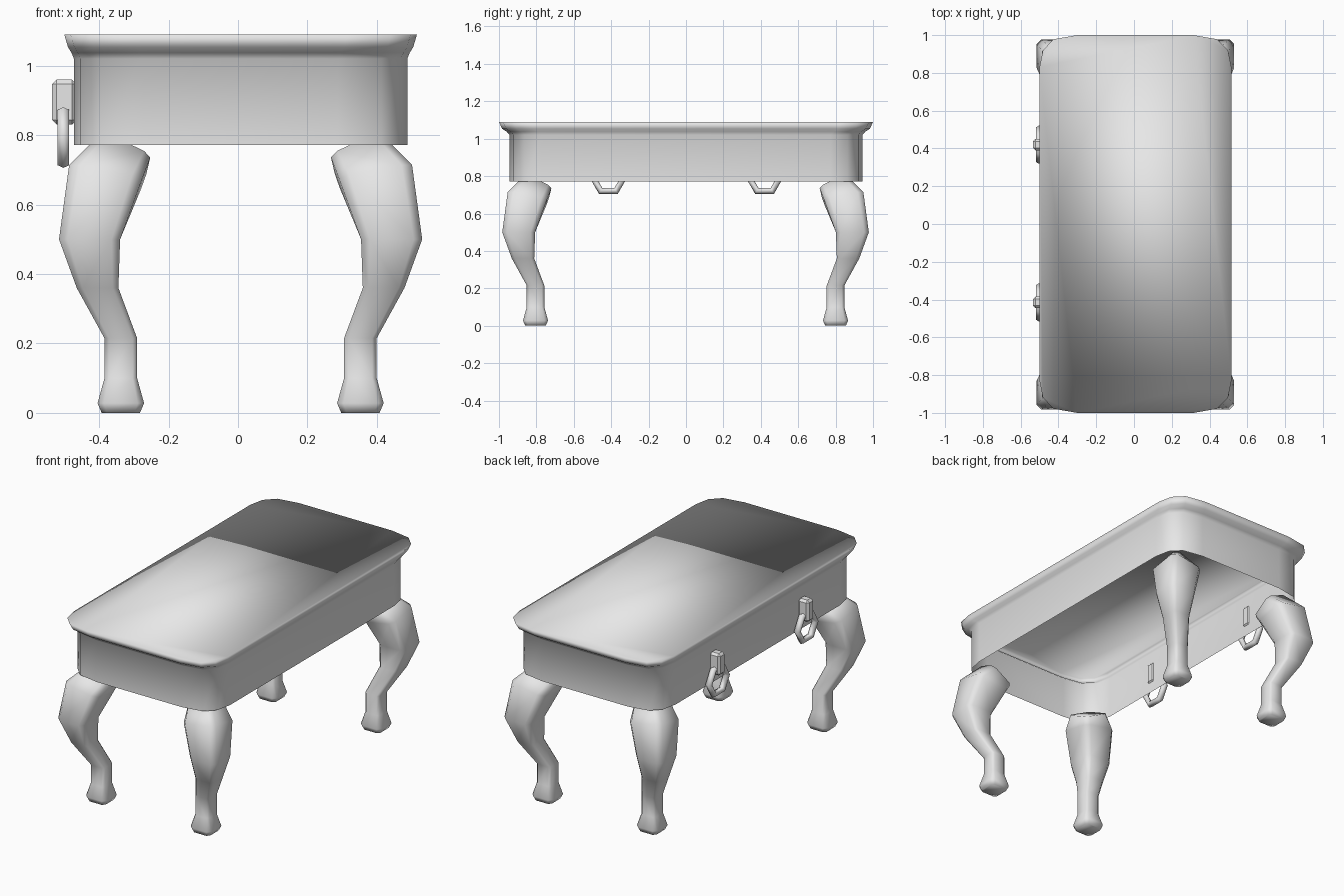
import bpy
import bmesh
import math
from mathutils import Matrix, Vector

default = bpy.data.objects.get("Cube")
if default:
    bpy.data.objects.remove(default, do_unlink=True)

grey = bpy.data.materials.new("plain grey")
grey.use_nodes = True
grey.diffuse_color = (0.8, 0.8, 0.8, 1)
grey.node_tree.nodes["Principled BSDF"].inputs["Base Color"].default_value = (0.8, 0.8, 0.8, 1)

MID = Vector((0.0075, -0.0025, 0))  # centre between the legs


def finish(bm, name, smooth=True):
    bmesh.ops.recalc_face_normals(bm, faces=bm.faces)
    for face in bm.faces:
        face.smooth = smooth
    mesh = bpy.data.meshes.new(name)
    bm.to_mesh(mesh)
    bm.free()
    mesh.materials.append(grey)
    obj = bpy.data.objects.new(name, mesh)
    bpy.context.collection.objects.link(obj)
    return obj


def loft(bm, rings, closed=True):
    """Skin a list of point rings; returns the vertex rings."""
    loops = [[bm.verts.new(p) for p in ring] for ring in rings]
    for a, b in zip(loops, loops[1:]):
        n = len(a)
        pairs = range(n)
        for i in pairs:
            j = (i + 1) % n
            bm.faces.new((a[i], a[j], b[j], b[i]))
    return loops


def mirrored_outline(quarter):
    """Turn a corner, listed from the side to the end, into a full loop."""
    back = quarter[::-1]
    return (quarter + [(-x, y) for x, y in back]
            + [(-x, -y) for x, y in quarter] + [(x, -y) for x, y in back])


# Tabletop: flared rim over an apron that is open underneath
CORNER = [(0, 0.17), (0.018, 0.08), (0.075, 0.022), (0.2, 0)]
LEVELS = [(0.772, 0.48, 0.943), (1.02, 0.48, 0.943), (1.037, 0.487, 0.958),
          (1.053, 0.497, 0.983), (1.09, 0.508, 1.0)]
bm = bmesh.new()
rings = []
for z, hx, hy in LEVELS:
    outline = mirrored_outline([(hx - dx, hy - dy) for dx, dy in CORNER])
    rings.append([Vector((x + MID.x, y, z)) for x, y in outline])
loops = loft(bm, rings)
bm.faces.new(loops[-1])
finish(bm, "tabletop")

# Curved legs: chamfered square sections (centre x, height, half width, tilt)
SECTIONS = [(0.345, 0.0, 0.055, 0), (0.345, 0.028, 0.067, 0), (0.345, 0.1, 0.047, 0),
            (0.345, 0.215, 0.047, 0), (0.412, 0.36, 0.06, 0), (0.435, 0.5, 0.088, 0),
            (0.39, 0.68, 0.107, 15), (0.338, 0.745, 0.08, 37)]
for sy, end in ((-1, "front"), (1, "back")):
    for sx, side in ((1, "left"), (-1, "right")):
        bm = bmesh.new()
        rings = []
        for cx, z, half, tilt in SECTIONS:
            turn = Matrix.Rotation(math.radians(tilt), 3, Vector((1, -1, 0)))
            ring = []
            for x, y in mirrored_outline([(half, half * 0.72), (half * 0.72, half)]):
                p = turn @ Vector((x, y, 0)) + Vector((cx, cx + 0.457, z))
                ring.append(Vector((p.x * sx, p.y * sy, p.z)) + MID)
            rings.append(ring)
        loops = loft(bm, rings)
        bm.faces.new(loops[0])
        bm.faces.new(loops[-1])
        finish(bm, end + "_" + side + "_leg")

# Hanging rings and their brackets on the right side
for y, end in ((-0.415, "front"), (0.42, "back")):
    bm = bmesh.new()
    bmesh.ops.create_cube(bm, size=1)
    bmesh.ops.scale(bm, vec=(0.07, 0.06, 0.13), verts=bm.verts)
    bmesh.ops.translate(bm, vec=(-0.5, y, 0.895), verts=bm.verts)
    bmesh.ops.bevel(bm, geom=bm.edges[:], offset=0.013, segments=1, affect='EDGES')
    finish(bm, end + "_bracket", smooth=False)

    bm = bmesh.new()
    rings = []
    for i in range(6):
        a = math.radians(60 * i)
        ring = []
        for k in range(6):
            b = math.radians(60 * k)
            r = 0.083 + 0.018 * math.cos(b)
            ring.append(Vector((-0.503 + 0.019 * math.sin(b),
                                y + r * math.cos(a), 0.793 + r * math.sin(a))))
        rings.append(ring)
    loft(bm, rings + rings[:1])
    bmesh.ops.remove_doubles(bm, verts=bm.verts, dist=0.0001)
    finish(bm, end + "_ring")
